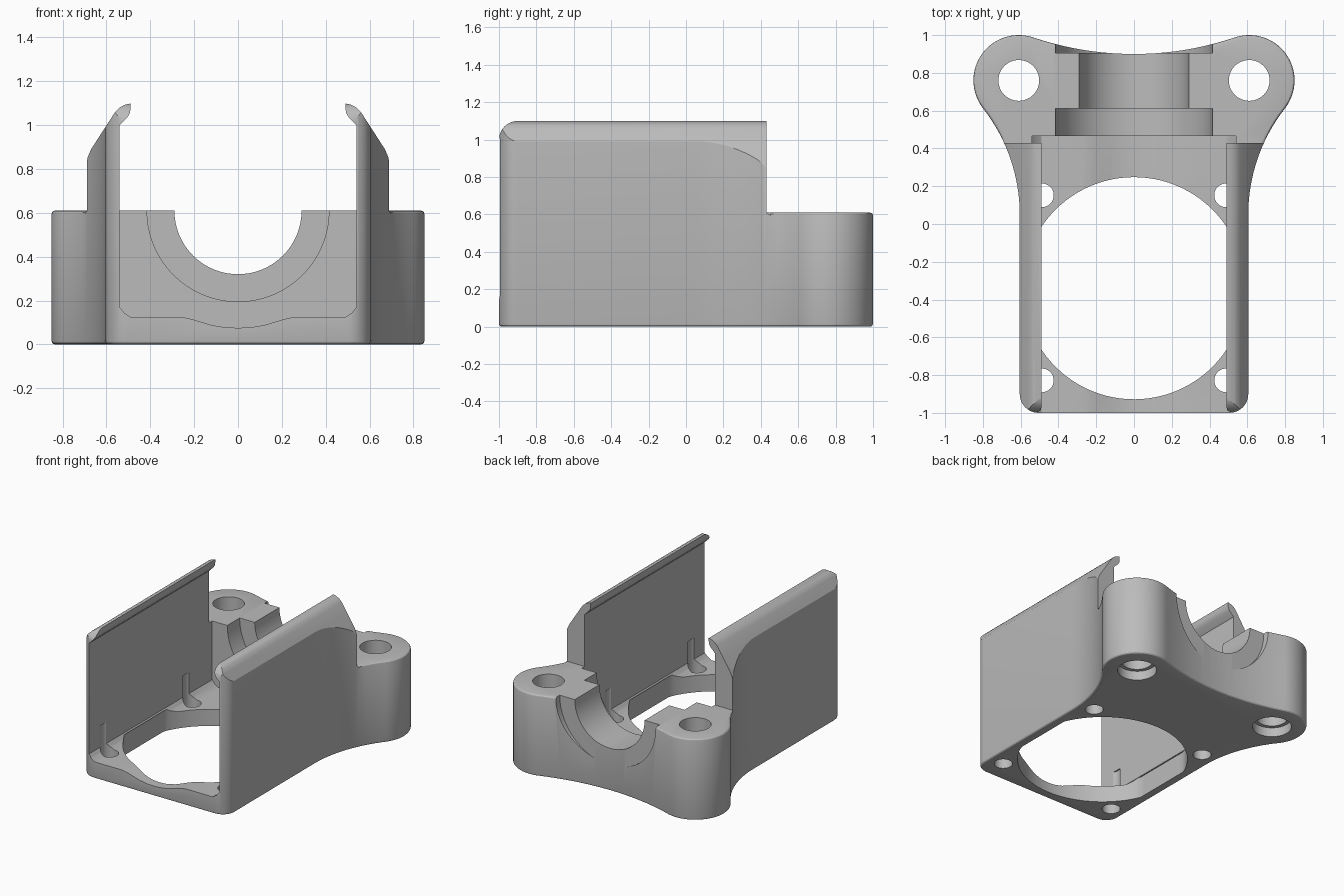
import bpy, bmesh
from math import sin, cos, pi, radians, atan2
from mathutils import Matrix, Vector

if "Cube" in bpy.data.objects:
    bpy.data.objects.remove(bpy.data.objects["Cube"], do_unlink=True)

grey = bpy.data.materials.new("plain grey")
grey.use_nodes = True
grey.diffuse_color = (0.5, 0.5, 0.5, 1)
grey.node_tree.nodes["Principled BSDF"].inputs["Base Color"].default_value = (0.5, 0.5, 0.5, 1)


def arc(cx, cy, r, a0, a1, n):
    return [(cx + r * cos(a0 + (a1 - a0) * i / n), cy + r * sin(a0 + (a1 - a0) * i / n))
            for i in range(n + 1)]


def mirrored(half):
    """Close a right-hand outline with its mirror image, sharing points on the axis."""
    return half + [(-x, y) for x, y in reversed(half) if abs(x) > 1e-5]


def prism(name, points, lo, hi, axis="z"):
    """Extrude a 2D profile along an axis: z takes (x,y), y takes (x,z), x takes (y,z)."""
    place = {"z": lambda u, v, w: (u, v, w),
             "y": lambda u, v, w: (u, w, v),
             "x": lambda u, v, w: (w, u, v)}[axis]
    bm = bmesh.new()
    face = bm.faces.new([bm.verts.new(place(u, v, lo)) for u, v in points])
    ext = bmesh.ops.extrude_face_region(bm, geom=[face])["geom"]
    move = Vector(place(0, 0, hi - lo))
    bmesh.ops.translate(bm, vec=move, verts=[g for g in ext if isinstance(g, bmesh.types.BMVert)])
    bmesh.ops.recalc_face_normals(bm, faces=bm.faces)
    mesh = bpy.data.meshes.new(name)
    bm.to_mesh(mesh)
    bm.free()
    obj = bpy.data.objects.new(name, mesh)
    bpy.context.collection.objects.link(obj)
    mesh.materials.append(grey)
    return obj


def disc(name, x, y, r, lo, hi, axis="z", n=48):
    return prism(name, arc(x, y, r, 0, 2 * pi, n)[:-1], lo, hi, axis)


def combine(obj, tool, operation="DIFFERENCE"):
    mod = obj.modifiers.new("cut", "BOOLEAN")
    mod.operation, mod.object, mod.solver = operation, tool, "EXACT"
    bpy.context.view_layer.objects.active = obj
    bpy.ops.object.modifier_apply(modifier=mod.name)
    bpy.data.objects.remove(tool, do_unlink=True)


# Plan outline: straight sides flaring into two round ears with a hollow back
W, EX, EY, ER = 0.605, 0.61, 0.76, 0.24
FY, FR = 0.05, 0.91
BY, BR = 2.57, 1.67
flare_end = atan2(EY - FY, EX - W - FR)
back_start = atan2(EY - BY, EX)
half = [(0, -1)] + arc(W - 0.1, -0.9, 0.1, -pi / 2, 0, 10)
half += arc(W + FR, FY, FR, pi, flare_end, 16)
half += arc(EX, EY, ER, flare_end - pi, back_start + pi - 2 * pi + 2 * pi, 36)[1:]
half += arc(0, BY, BR, back_start, -pi / 2, 10)[1:-1] + [(0, BY - BR)]
bracket = prism("motor_bracket", mirrored(half), 0, 1.2)

# Side silhouette: tall walls in front, low ear block behind, rounded front top
side = [(-1.2, -0.1), (-1.2, 0.99)] + arc(-0.9, 1.0, 0.1, pi, pi / 2, 8)
side += [(0.43, 1.1), (0.43, 0.61), (1.2, 0.61), (1.2, -0.1)]
combine(bracket, prism("side_shape", side, -1.2, 1.2, "x"), "INTERSECT")

# Front silhouette: walls lean inward to the lips
front = [(1.1, -0.1), (1.1, 0.7), (0.72, 0.7), (0.692, 0.82), (0.685, 0.855), (0.67, 0.89),
         (0.612, 0.98), (0.56, 1.06), (0.54, 1.08), (0.515, 1.093), (0.48, 1.101), (0.48, 1.2)]
combine(bracket, prism("front_shape", mirrored(front), -1.2, 1.2, "y"), "INTERSECT")

# Small round on the bottom rim and the ear tops
bm = bmesh.new()
bm.from_mesh(bracket.data)
rim = []
for e in bm.edges:
    zs = [v.co.z for v in e.verts]
    low = max(zs) < 0.001
    ear = all(abs(z - 0.61) < 0.001 for z in zs) and max(v.co.y for v in e.verts) > 0.435
    if (low or ear) and len(e.link_faces) == 2 and e.calc_face_angle() > 1:
        rim.append(e)
bmesh.ops.bevel(bm, geom=rim, offset=0.016, segments=3, profile=0.5, affect="EDGES",
                clamp_overlap=False)
bm.to_mesh(bracket.data)
bm.free()

# Inner channel with a shallow dip in the floor and undercut lips
channel = [(0, 0.075), (0.06, 0.078), (0.12, 0.088), (0.2, 0.112), (0.235, 0.121), (0.27, 0.125),
           (0.49, 0.125), (0.52, 0.145), (0.54, 0.17), (0.54, 1.0), (0.505, 1.035),
           (0.493, 1.055), (0.49, 1.075), (0.49, 1.3)]
combine(bracket, prism("channel", mirrored(channel), -1.2, 0.465, "y"))

# Large floor opening, flattened where it meets the walls
opening = [(max(-0.54, min(0.54, x)), y) for x, y in arc(0, -0.34, 0.588, 0.01, 2 * pi + 0.01, 96)[:-1]]
combine(bracket, prism("floor_opening", opening, -0.1, 0.16))

# Half-round bearing seat with wider recesses at both ends
combine(bracket, disc("bore", 0, 0.61, 0.29, 0.4, 1.2, "y", 72))
combine(bracket, disc("front_recess", 0, 0.61, 0.415, 0.45, 0.612, "y", 72))
combine(bracket, disc("back_recess", 0, 0.61, 0.415, 0.905, 1.2, "y", 72))

# Ear bolt holes with recesses beneath, and four floor screw holes
for s in (-1, 1):
    combine(bracket, disc("bolt_hole", s * EX, EY, 0.108, -0.1, 0.8))
    combine(bracket, disc("bolt_recess", s * EX, EY, 0.135, -0.1, 0.07))
    for y in (0.152, -0.828):
        combine(bracket, disc("screw_hole", s * 0.488, y, 0.063, -0.1, 0.33, n=32))

bpy.ops.object.select_all(action="DESELECT")
bracket.select_set(True)
bpy.context.view_layer.objects.active = bracket
bpy.ops.object.shade_smooth_by_angle(angle=radians(28))
